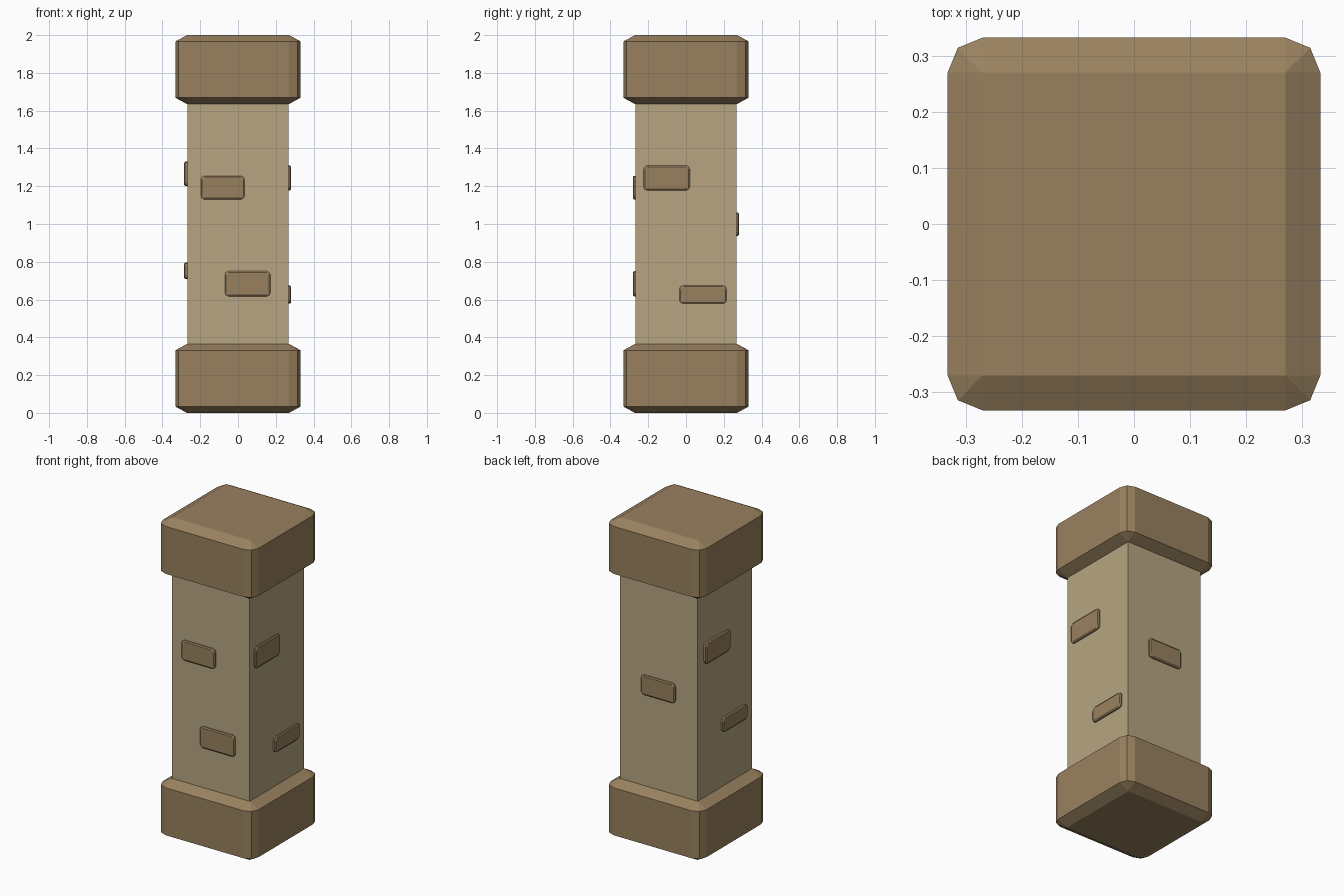
import bpy, bmesh, math
from mathutils import Matrix, Vector

if "Cube" in bpy.data.objects:
    bpy.data.objects.remove(bpy.data.objects["Cube"])


def material(name, rgb):
    m = bpy.data.materials.new(name)
    lin = [((c / 255 + 0.055) / 1.055) ** 2.4 for c in rgb]
    m.diffuse_color = (*lin, 1)
    m.use_nodes = True
    m.node_tree.nodes["Principled BSDF"].inputs["Base Color"].default_value = m.diffuse_color
    return m


dark_stone = material("dark stone", (153, 129, 95))
light_stone = material("light stone", (183, 165, 129))


def hull(name, points, mat, matrix=Matrix()):
    """Convex flat-shaded solid around the given points."""
    bm = bmesh.new()
    for p in points:
        bm.verts.new(matrix @ Vector(p))
    bmesh.ops.convex_hull(bm, input=bm.verts[:])
    bmesh.ops.dissolve_limit(bm, angle_limit=math.radians(0.5),
                             verts=bm.verts[:], edges=bm.edges[:])
    bmesh.ops.recalc_face_normals(bm, faces=bm.faces[:])
    me = bpy.data.meshes.new(name)
    bm.to_mesh(me)
    bm.free()
    me.materials.append(mat)
    ob = bpy.data.objects.new(name, me)
    bpy.context.collection.objects.link(ob)
    return ob


def ring(hx, hy, z, cut, mid):
    """Rectangle outline with two-step bevelled corners."""
    return [(sx * x, sy * y, z) for sx in (-1, 1) for sy in (-1, 1)
            for x, y in ((hx - cut, hy), (hx - mid, hy - mid), (hx, hy - cut))]


def square(h, z):
    return [(x, y, z) for x in (-h, h) for y in (-h, h)]


# Shaft
SHAFT = 0.268
hull("shaft", square(SHAFT, 0.34) + square(SHAFT, 1.66), light_stone)

# Base and capital: bevelled blocks
for name, z in (("base_block", 0.0), ("top_block", 1.635)):
    pts = square(0.27, z) + square(0.27, z + 0.365)
    for dz in (0.034, 0.331):
        pts += ring(0.332, 0.332, z + dz, 0.062, 0.018)
    hull(name, pts, dark_stone)

# Raised bricks: side, turn about z, then (u0, u1, z0, z1),
# u running to the right when facing that side
bricks = [
    ("front", 0, -0.197, 0.035, 1.13, 1.255),
    ("front", 0, -0.07, 0.172, 0.617, 0.75),
    ("right", 90, -0.225, 0.02, 1.178, 1.31),
    ("right", 90, -0.035, 0.215, 0.578, 0.675),
    ("back", 180, -0.118, 0.117, 0.937, 1.06),
    ("left", 270, -0.208, 0.039, 1.20, 1.33),
    ("left", 270, -0.037, 0.208, 0.708, 0.797),
]
for i, (side, turn, u0, u1, z0, z1) in enumerate(bricks):
    hx, hy = (u1 - u0) / 2, (z1 - z0) / 2
    out = 0.285 if side == "left" else 0.281
    pts = (ring(hx, hy, 0.25, 0.02, 0.006)
           + ring(hx, hy, out - 0.005, 0.02, 0.006)
           + ring(hx - 0.007, hy - 0.007, out, 0.014, 0.005))
    # local z points outwards (-y), then turn to the right side
    place = (Matrix.Rotation(math.radians(turn), 4, 'Z')
             @ Matrix.Translation(((u0 + u1) / 2, 0, (z0 + z1) / 2))
             @ Matrix.Rotation(math.radians(90), 4, 'X'))
    hull(f"{side}_brick_{i + 1}", pts, dark_stone, place)
